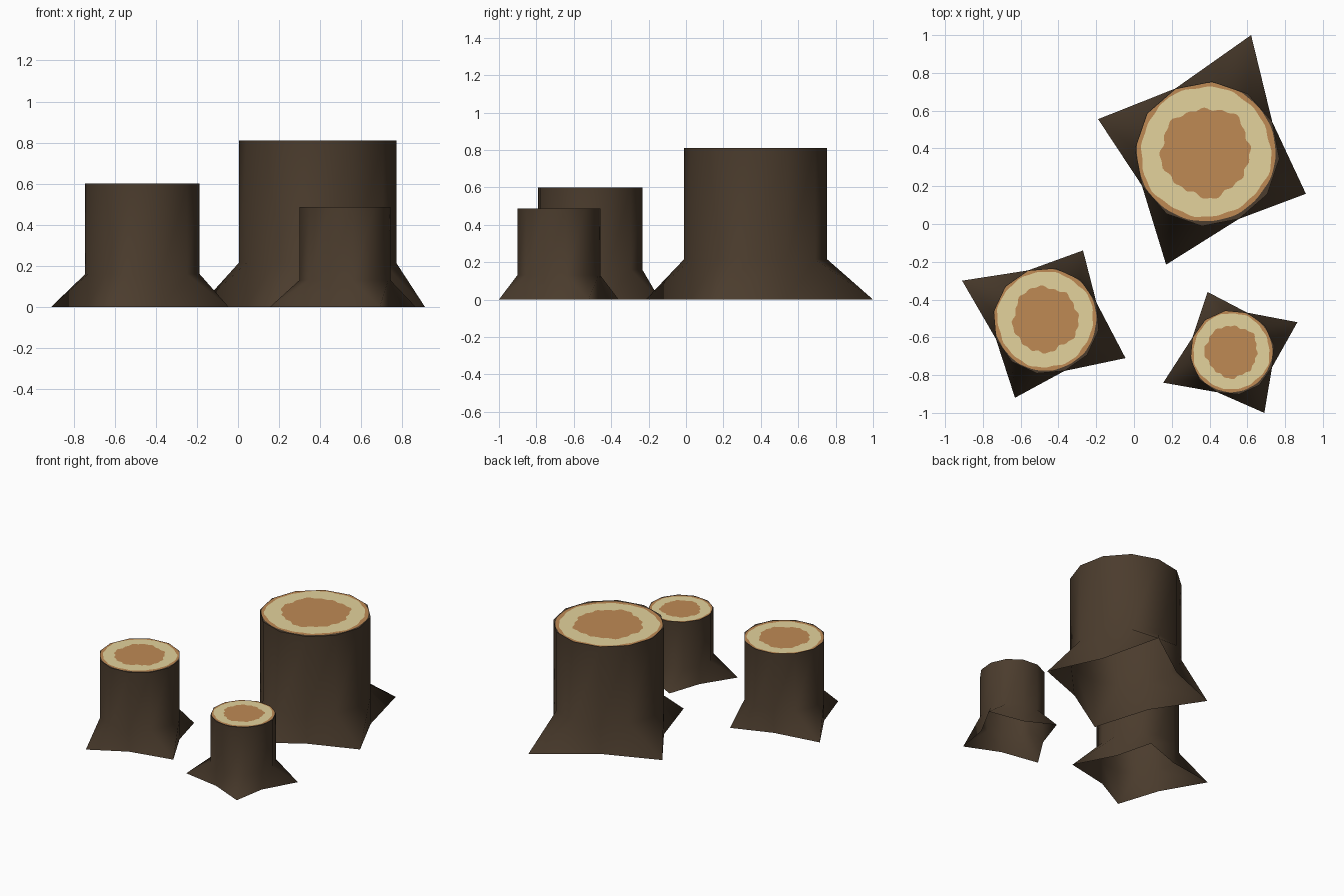
import bpy, bmesh, math, random

if "Cube" in bpy.data.objects:
    bpy.data.objects.remove(bpy.data.objects["Cube"])

random.seed(11)


def material(name, r, g, b):
    lin = [((c / 255 + 0.055) / 1.055) ** 2.4 for c in (r, g, b)]
    m = bpy.data.materials.new(name)
    m.diffuse_color = (*lin, 1)
    m.use_nodes = True
    m.node_tree.nodes["Principled BSDF"].inputs["Base Color"].default_value = m.diffuse_color
    return m


BARK = material("dark bark", 75, 60, 45)
PALE = material("pale sapwood", 227, 210, 156)
CORE = material("orange heartwood", 191, 138, 84)
SIDES = 12
CUT = 96            # points around the sawn-face rings


def finish(bm, name, mats, angle=60):
    for f in bm.faces:
        f.smooth = True
    for e in bm.edges:
        e.smooth = len(e.link_faces) == 2 and e.calc_face_angle() < math.radians(angle)
    me = bpy.data.meshes.new(name)
    bm.to_mesh(me)
    bm.free()
    for m in mats:
        me.materials.append(m)
    ob = bpy.data.objects.new(name, me)
    bpy.context.collection.objects.link(ob)


def stump(name, cx, cy, r, h, flare, turn, tips):
    """12-sided trunk, open below; every middle edge of a quarter flares to a root tip."""
    bm = bmesh.new()
    a0 = math.radians(turn)

    def ring_point(i):
        a = a0 + math.tau * i / SIDES
        return cx + r * math.cos(a), cy + r * math.sin(a)

    low = [bm.verts.new((*ring_point(i), flare)) for i in range(SIDES)]
    top = [bm.verts.new((*ring_point(i), h)) for i in range(SIDES)]
    for i in range(SIDES):
        j = (i + 1) % SIDES
        bm.faces.new((low[i], low[j], top[j], top[i]))

    # root flares between the trunk ring and a four-pointed base
    mids = [bm.verts.new((*ring_point(3 * k), 0)) for k in range(4)]
    ends = [bm.verts.new((x, y, 0)) for x, y in tips]
    for k in range(4):
        a, b, c, d = (low[(3 * k + n) % SIDES] for n in range(4))
        bm.faces.new((mids[k], ends[k], b, a))
        bm.faces.new((ends[k], c, b))
        bm.faces.new((ends[k], mids[(k + 1) % 4], d, c))

    # sawn face: bark rim, heartwood line, sapwood band, heartwood core
    def edge_radius(a):
        step = math.tau / SIDES
        return r * math.cos(step / 2) / math.cos(a % step - step / 2)

    loops = []
    for ratio, wob in ((1, 0), (0.957, 0.006), (0.895, 0.016), (0.61, 0.032)):
        ph = [random.uniform(0, math.tau) for _ in range(4)]
        loop = []
        for i in range(CUT):
            a = math.tau * i / CUT
            rad = edge_radius(a)
            if wob:
                w = sum(math.sin(n * a + p) for n, p in zip((3, 5, 8, 17), ph)) / 2
                shift = 0.025 * math.sin(a + a0) - 0.018 * math.cos(a + a0)
                limit = 0.99 if ratio > 0.92 else 0.965
                rad = min(r * (ratio + wob * w + shift), rad * limit)
            loop.append(bm.verts.new((cx + rad * math.cos(a + a0),
                                      cy + rad * math.sin(a + a0), h)))
        loops.append(loop)
    for k, mat in enumerate((0, 2, 1)):
        for i in range(CUT):
            j = (i + 1) % CUT
            f = bm.faces.new((loops[k][i], loops[k][j], loops[k + 1][j], loops[k + 1][i]))
            f.material_index = mat
    f = bm.faces.new(loops[3])
    f.material_index = 2
    bmesh.ops.remove_doubles(bm, verts=bm.verts, dist=0.0001)
    finish(bm, name, (BARK, PALE, CORE))


# tips are listed counter-clockwise, starting just after the turn angle
stump("large_stump", 0.387, 0.372, 0.384, 0.81, 0.215, 26,
      [(0.62, 1.0), (-0.19, 0.555), (0.17, -0.215), (0.91, 0.16)])
stump("medium_stump", -0.465, -0.512, 0.283, 0.60, 0.16, 20,
      [(-0.27, -0.14), (-0.91, -0.30), (-0.63, -0.92), (-0.045, -0.71)])
stump("small_stump", 0.52, -0.68, 0.225, 0.487, 0.13, -20.5,
      [(0.865, -0.52), (0.39, -0.36), (0.155, -0.84), (0.69, -1.0)])
